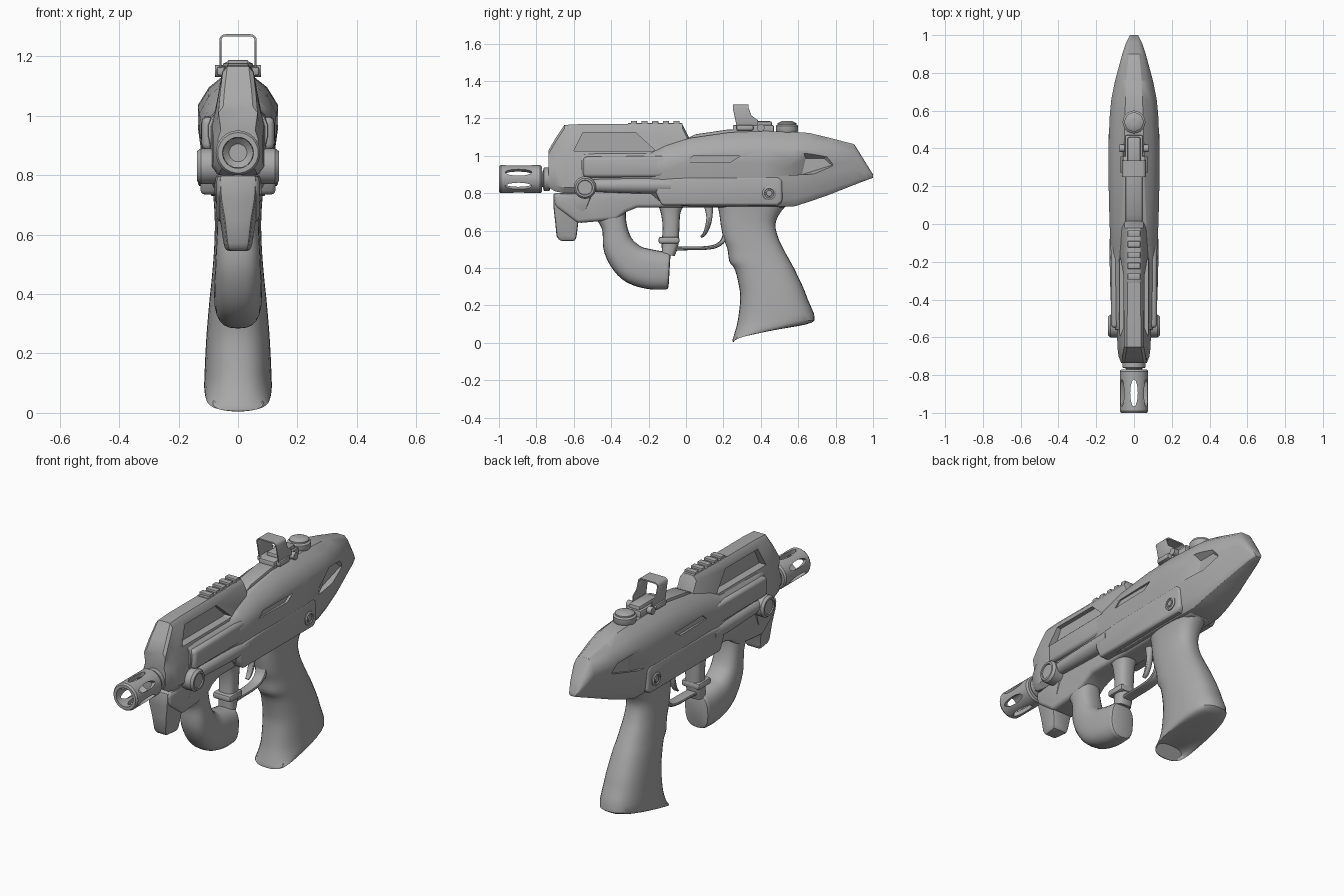
import bpy, bmesh, math
from mathutils import Vector, Matrix

if "Cube" in bpy.data.objects:
    bpy.data.objects.remove(bpy.data.objects["Cube"])

grey = bpy.data.materials.new("matte grey")
grey.diffuse_color = (0.40, 0.40, 0.40, 1)
grey.use_nodes = True
grey.node_tree.nodes["Principled BSDF"].inputs["Base Color"].default_value = grey.diffuse_color


def make(name, bm, bevel=0, segs=2):
    bmesh.ops.recalc_face_normals(bm, faces=bm.faces)
    me = bpy.data.meshes.new(name)
    bm.to_mesh(me)
    bm.free()
    me.materials.append(grey)
    ob = bpy.data.objects.new(name, me)
    bpy.context.collection.objects.link(ob)
    if bevel:
        m = ob.modifiers.new("bevel", 'BEVEL')
        m.width, m.segments, m.limit_method = bevel, segs, 'ANGLE'
        m.angle_limit = math.radians(40)
    return ob


def loft(name, rings, bevel=0, closed=False):
    """Skin a list of equal-length rings of points."""
    bm = bmesh.new()
    vs = [[bm.verts.new(p) for p in r] for r in rings]
    n = len(vs[0])
    pairs = list(zip(vs, vs[1:])) + ([(vs[-1], vs[0])] if closed else [])
    for a, b in pairs:
        for i in range(n):
            j = (i + 1) % n
            bm.faces.new((a[i], a[j], b[j], b[i]))
    if not closed:
        bm.faces.new(vs[0])
        bm.faces.new(vs[-1])
    return make(name, bm, bevel)


def slab(name, prof, x0, x1, bevel=0, segs=2):
    """Extrude a (y, z) outline from x0 to x1."""
    bm = bmesh.new()
    f = bm.faces.new([bm.verts.new((x0, y, z)) for y, z in prof])
    g = bmesh.ops.extrude_face_region(bm, geom=[f])
    bmesh.ops.translate(bm, vec=(x1 - x0, 0, 0),
                        verts=[v for v in g['geom'] if isinstance(v, bmesh.types.BMVert)])
    return make(name, bm, bevel, segs)


def box(name, y0, y1, z0, z1, hw, bevel=0):
    return slab(name, [(y0, z0), (y1, z0), (y1, z1), (y0, z1)], -hw, hw, bevel)


def lathe(name, prof, center, axis, n=32, closed=False):
    """Spin (radius, distance) points about an axis through center."""
    q = Vector((0, 0, 1)).rotation_difference(Vector(axis))
    rings = [[Vector(center) + q @ Vector((r * math.cos(t), r * math.sin(t), d))
              for t in [2 * math.pi * i / n for i in range(n)]] for r, d in prof]
    return loft(name, rings, closed=closed)


def smooth_path(pts, k=5):
    """Catmull-Rom resample of tuples."""
    p = [Vector(a) for a in pts]
    p = [2 * p[0] - p[1]] + p + [2 * p[-1] - p[-2]]
    out = []
    for i in range(1, len(p) - 2):
        a, b, c, d = p[i - 1:i + 3]
        for s in range(k):
            t = s / k
            out.append(0.5 * (2 * b + (c - a) * t + (2 * a - 5 * b + 4 * c - d) * t * t
                              + (3 * b - a - 3 * c + d) * t ** 3))
    return out + [p[-2]]


def sweep(name, pts, power=1.0, n=20, bevel=0):
    """Tube along (y, z, half thickness, half width) in the centre plane."""
    P = smooth_path(pts)
    se = lambda v: math.copysign(abs(v) ** power, v)
    rings = []
    for i, p in enumerate(P):
        a, b = P[max(i - 1, 0)], P[min(i + 1, len(P) - 1)]
        d = Vector((b[0] - a[0], b[1] - a[1])).normalized()
        rings.append([(p[3] * se(math.cos(t)), p[0] - d.y * p[2] * se(math.sin(t)),
                       p[1] + d.x * p[2] * se(math.sin(t)))
                      for t in [2 * math.pi * j / n for j in range(n)]])
    return loft(name, rings, bevel)


def cut(ob, cutter):
    m = ob.modifiers.new("cut", 'BOOLEAN')
    m.operation, m.object, m.solver = 'DIFFERENCE', cutter, 'EXACT'
    bpy.context.view_layer.objects.active = ob
    bpy.ops.object.modifier_apply(modifier=m.name)
    bpy.data.objects.remove(cutter)


def section(y, half):
    return [(x, y, z) for x, z in half] + [(-x, y, z) for x, z in reversed(half)]


# main shell: y, top z, bottom z, half width, top half width
stations = [(-.56, 1.01, .83, .100, .075), (-.50, 1.015, .82, .108, .075), (-.19, 1.02, .80, .120, .070),
            (-.12, 1.05, .74, .124, .070), (.02, 1.095, .73, .130, .065), (.23, 1.125, .73, .135, .055),
            (.42, 1.132, .73, .135, .052), (.58, 1.128, .73, .128, .048), (.66, 1.122, .755, .120, .045),
            (.76, 1.098, .79, .100, .040), (.90, 1.062, .845, .062, .028), (.96, .965, .868, .042, .022),
            (1.0, .90, .882, .022, .015)]
rings = []
for y, zt, zb, w, tw in stations:
    h = zt - zb
    rings.append(section(y, [(tw, zt), (tw + (w - tw) * .55, zt - h * .09), (w, zt - h * .24),
                             (w, zt - h * .42), (w * .92, zt - h * .62), (w * .84, zb + h * .10),
                             (w * .66, zb)]))
shell = loft("main_shell", rings, bevel=0.006)
bpy.context.view_layer.objects.active = shell
bpy.ops.object.modifier_apply(modifier="bevel")
# shell side scoops and slots
for s in (-1, 1):
    scoop = loft("scoop_cutter", [
        [(s * .085, .62, .90), (s * .085, .78, .95), (s * .085, .74, .985), (s * .085, .64, .985)],
        [(s * .16, .44, .89), (s * .16, .84, .91), (s * .16, .80, 1.03), (s * .16, .62, 1.04)]])
    cut(shell, scoop)
    cut(shell, slab("slot_cutter", [(0, .968), (.24, .968), (.29, 1.0), (.04, 1.0)], s * .122, s * .2))

# upper block with tapered nose and side pockets
half = lambda zb, zt, wl, wt: [(wt, zt), (wt + .016, zt - .02), (wl * .85, zb + (zt - zb) * .6),
                               (wl, zb + (zt - zb) * .45), (wl, zb + .03), (wl * .75, zb)]
upper = loft("upper_block", [section(-.735, half(.83, 1.03, .068, .05)), section(-.70, half(.81, 1.09, .082, .045)),
                             section(-.65, half(.80, 1.165, .088, .036)), section(-.56, half(.80, 1.17, .090, .036)),
                             section(-.02, half(.82, 1.17, .088, .034)), section(.015, half(.83, 1.10, .080, .034))])
for s in (-1, 1):
    cut(upper, slab("pocket_cutter", [(-.60, 1.025), (-.16, 1.025), (-.27, 1.125), (-.55, 1.125)],
                    s * .032, s * .2))
# top rail teeth
box("rail_base", -.31, -.02, 1.16, 1.175, .034, .003)
for i in range(5):
    box("rail_tooth", -.295 + i * .057, -.262 + i * .057, 1.17, 1.187, .034, .004)
slab("top_deck", [(-.02, 1.08), (.05, 1.115), (.22, 1.14), (.45, 1.14), (.45, 1.08)], -.045, .045, .006)

# barrel and slotted muzzle
lathe("barrel", [(.042, -.80), (.042, -.765), (.062, -.76), (.062, -.73), (.045, -.725), (.045, -.70),
                 (.058, -.695), (.058, -.5)], (0, 0, .875), (0, 1, 0))
muzzle = lathe("muzzle", [(.052, -1.0), (.068, -1.0), (.075, -.99), (.075, -.78), (.068, -.77), (.03, -.77),
                          (.03, -.80), (.05, -.82)], (0, 0, .875), (0, 1, 0), closed=True)
for i in range(6):
    a = i * math.pi / 3
    c = lathe("slot_cutter", [(.02, .04), (.02, .11)], (0, 0, 0), (0, 0, 1), 16)
    c.data.transform(Matrix.Translation((0, -.895, .875)) @ Matrix.Rotation(a, 4, 'Y')
                     @ Matrix.Diagonal((1, 3.6, 1, 1)))
    cut(muzzle, c)

# lower receiver
slab("receiver", [(-.71, .80), (-.70, .73), (-.58, .64), (-.47, .65), (-.37, .66), (-.32, .70), (-.26, .724),
                  (.54, .724), (.54, .85), (-.60, .86), (-.60, .80)], -.072, .072, .02, 3)
# front hand stop
loft("hand_stop", [[(sx * w, y, z) for sx, y in ((-1, y1), (-.75, y0), (.75, y0), (1, y1))]
                   for z, y0, y1, w in ((.80, -.71, -.50, .085), (.72, -.708, -.53, .078), (.65, -.70, -.575, .062),
                                        (.57, -.692, -.585, .050), (.545, -.675, -.592, .044))], .012)
# hooked foregrip
sweep("foregrip_hook", [(-.42, .75, .11, .068), (-.385, .63, .068, .070), (-.357, .51, .085, .076),
                        (-.285, .425, .102, .080), (-.19, .393, .106, .080), (-.088, .385, .100, .074)],
      power=.75, n=24, bevel=.015)
# rear column of the finger hole with collar
sweep("foregrip_column", [(-.08, .76, .085, .06), (-.082, .70, .054, .052), (-.08, .62, .045, .048),
                          (-.085, .53, .045, .045), (-.095, .47, .035, .045)], power=.75)
box("column_collar", -.147, -.035, .53, .567, .056, .012)
# trigger guard and trigger
sweep("trigger_guard", [(-.09, .502, .012, .03), (.0, .505, .01, .03), (.10, .507, .01, .03),
                        (.165, .52, .011, .03), (.205, .56, .014, .032), (.222, .64, .02, .035),
                        (.21, .73, .03, .035)], power=.6, n=12)
sweep("trigger", [(.12, .74, .025, .018), (.125, .68, .017, .018), (.118, .63, .014, .018),
                  (.10, .585, .010, .016), (.08, .565, .006, .012)], n=12)

# pistol grip: z, front y, back y, half width
grip = [(.005, .255, .30, .085), (.012, .248, .42, .104), (.06, .262, .60, .113), (.12, .277, .688, .113),
        (.23, .29, .652, .108), (.30, .284, .625, .103), (.39, .262, .582, .095), (.435, .232, .558, .090),
        (.50, .222, .522, .084), (.56, .200, .494, .080), (.63, .186, .478, .078), (.69, .178, .50, .080),
        (.75, .165, .55, .085)]
rings = []
for z, y0, y1, w in smooth_path(grip, 3):
    ring = []
    for i in range(32):
        c, s = math.cos(i * math.pi / 16), math.sin(i * math.pi / 16)
        f = (1 + c) / 2
        tilt = .10 * f * max(0, 1 - z / .12)  # base rises towards the back
        ring.append((w * math.copysign(abs(s) ** .8, s),
                     (y0 + y1) / 2 + (y1 - y0) / 2 * math.copysign(abs(c) ** .8, c), z + tilt * .6))
    rings.append(ring)
loft("pistol_grip", rings)

# side arms: rod, plate, pivot and screw on both sides
for s in (-1, 1):
    lathe("arm_pivot", [(.045, .05), (.06, .065), (.06, .125), (.05, .138), (.04, .138), (.038, .132), (.01, .132)],
          (0, -.54, .83), (s, 0, 0))
    lathe("arm_rod", [(.030, -.52), (.036, -.46), (.042, -.30), (.045, -.14), (.045, -.08)],
          (s * .085, 0, .842), (0, 1, 0), 16)
    slab("arm_plate", [(-.16, .80), (-.13, .735), (.49, .735), (.515, .755), (.515, .87), (.49, .89), (.0, .885),
                       (-.12, .875), (-.16, .86)], s * .06, s * .126, .014, 3)
    lathe("arm_screw", [(.037, .10), (.037, .130), (.031, .134), (.026, .134), (.024, .129), (.017, .129),
                        (.015, .134), (.004, .134)], (0, .445, .80), (s, 0, 0), 24)
    # long cheek strip above the rod
    slab("side_strip", [(-.55, .885), (-.14, .885), (-.02, .93), (.0, .955), (-.12, 1.0), (-.55, .995)],
         s * .08, s * .122, .02, 3)

# reflex sight: base, hood frame, side wings and rear dial
box("sight_base", .25, .47, 1.12, 1.165, .048, .008)
box("sight_clamp", .27, .36, 1.135, 1.165, .072, .008)
box("sight_body", .30, .46, 1.15, 1.185, .035, .01)
for s in (-1, 1):
    slab("hood_wing", [(.25, 1.275 - .02), (.335, 1.255), (.35, 1.215), (.385, 1.19), (.385, 1.16), (.27, 1.16),
                       (.262, 1.20)], s * .056, s * .063, .002)
    lathe("sight_knob", [(.02, .05), (.02, .078)], (0, .40, 1.15), (s, 0, 0), 16)
arc = [(math.cos(t), math.sin(t)) for t in [i * math.pi / 10 for i in range(6)]]
outer = [(.042 + .021 * c, 1.253 + .021 * q) for c, q in arc]
inner = [(.042 + .014 * c, 1.253 + .014 * q) for c, q in arc]
arch = outer + [(-x, z) for x, z in reversed(outer)] + [(x * -1, z) for x, z in inner] + list(reversed(inner))
loft("hood_top", [[(x, y, z) for x, z in arch] for y in (.25, .335)])
lathe("sight_dial", [(.055, 0), (.06, .01), (.06, .035), (.05, .042), (.05, .05), (.03, .06), (.01, .06)],
      (0, .54, 1.125), (0, 0, 1))

# apply bevels, then smooth with sharp edges kept
bpy.ops.object.select_all(action='SELECT')
bpy.context.view_layer.objects.active = shell
bpy.ops.object.convert(target='MESH')
bpy.ops.object.shade_smooth_by_angle(angle=math.radians(32))
